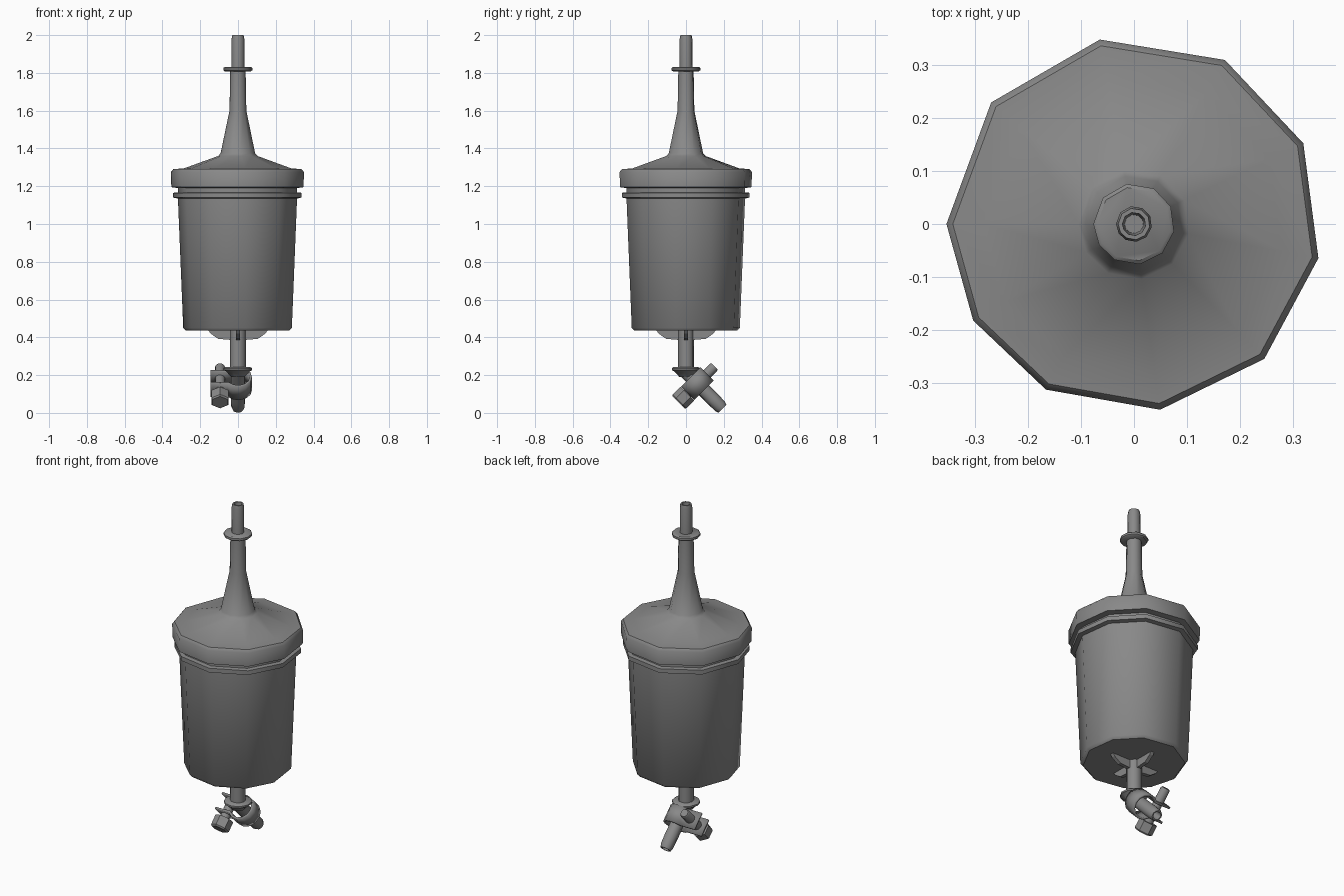
import bpy
import bmesh
from math import radians, cos, sin
from mathutils import Matrix, Vector

cube = bpy.data.objects.get("Cube")
if cube:
    bpy.data.objects.remove(cube)

mat = bpy.data.materials.new("grey_metal")
mat.use_nodes = True
GREY = (0.25, 0.25, 0.25, 1)
mat.diffuse_color = GREY
mat.node_tree.nodes["Principled BSDF"].inputs["Base Color"].default_value = GREY

# Slightly uneven ten-sided outline shared by the turned parts
TEN = [-10.5, 25.5, 61, 100.5, 139.6, 180, 211, 242, 278, 314]
HEX = [30 + 60 * i for i in range(6)]


def finish(name, bm, matrix, smooth=42):
    bmesh.ops.recalc_face_normals(bm, faces=bm.faces[:])
    mesh = bpy.data.meshes.new(name)
    bm.to_mesh(mesh)
    bm.free()
    mesh.materials.append(mat)
    obj = bpy.data.objects.new(name, mesh)
    obj.matrix_world = matrix
    bpy.context.collection.objects.link(obj)
    bpy.ops.object.select_all(action='DESELECT')
    obj.select_set(True)
    bpy.context.view_layer.objects.active = obj
    if smooth:
        bpy.ops.object.shade_smooth_by_angle(angle=radians(smooth))
    return obj


def turned(name, profile, matrix=Matrix(), angles=TEN, smooth=42):
    """Rings of (radius, height) skinned together and capped at both ends."""
    bm = bmesh.new()
    rings = [[bm.verts.new((r * cos(radians(a)), r * sin(radians(a)), z)) for a in angles]
             for r, z in profile]
    n = len(angles)
    for low, high in zip(rings, rings[1:]):
        for i in range(n):
            j = (i + 1) % n
            bm.faces.new((low[i], low[j], high[j], high[i]))
    bm.faces.new(rings[0][::-1])
    bm.faces.new(rings[-1])
    return finish(name, bm, matrix, smooth)


def extruded(name, outline, depth, matrix=Matrix()):
    """Flat outline in XZ given thickness along Y."""
    bm = bmesh.new()
    face = bm.faces.new([bm.verts.new((x, -depth / 2, z)) for x, z in outline])
    out = bmesh.ops.extrude_face_region(bm, geom=[face])
    moved = [v for v in out["geom"] if isinstance(v, bmesh.types.BMVert)]
    bmesh.ops.translate(bm, verts=moved, vec=(0, depth, 0))
    return finish(name, bm, matrix, 0)


# Canister with lower collar ring
turned("canister", [(.275, .435), (.29, .45), (.318, 1.135), (.343, 1.14), (.343, 1.165),
                    (.318, 1.168), (.318, 1.2)])

# Lid: rim, shallow dome, cone and neck
turned("lid", [(.318, 1.19), (.353, 1.195), (.355, 1.275), (.343, 1.29), (.285, 1.295),
               (.105, 1.36), (.092, 1.375), (.045, 1.6), (.041, 1.815)])

# Hollow inlet pipe with its flange
turned("inlet_flange", [(.07, 1.808), (.077, 1.814), (.077, 1.826), (.07, 1.832)])
turned("inlet_pipe", [(.034, 1.81), (.034, 1.98), (.03, 2), (.022, 2), (.018, 1.9)])

# Outlet stem and flange
turned("outlet_stem", [(.042, .44), (.042, .2)])
turned("outlet_flange", [(.035, .19), (.066, .222), (.076, .226), (.076, .236), (.068, .242)])

# Four ribs bracing the stem under the canister
for k in range(4):
    extruded(f"rib_{k + 1}", [(.02, .44), (.16, .44), (.145, .42), (.105, .392), (.02, .385)],
             .022, Matrix.Rotation(radians(90 * k), 4, 'Z'))

# Angled hollow spout
tilt = Matrix.Translation((0, 0, .215)) @ Matrix.Rotation(radians(-135), 4, 'X')
turned("outlet_spout", [(.036, -.01), (.038, .2), (.036, .255), (.03, .273), (.023, .273),
                        (.019, .2)], tilt)

# Clamp band: open loop ending in two flat ears
clamp = tilt @ Matrix.Translation((0, 0, .085))
GAP, REACH = .045, -.145
path = [(REACH, GAP)]
path += [(.068 * cos(radians(a)), .068 * sin(radians(a))) for a in range(140, -141, -28)]
path += [(REACH, -GAP)]
bm = bmesh.new()
strip = [[bm.verts.new((x, y, z)) for z in (-.05, .05)] for x, y in path]
for a, b in zip(strip, strip[1:]):
    bm.faces.new((a[0], b[0], b[1], a[1]))
band = finish("clamp_band", bm, clamp, 35)
thick = band.modifiers.new("thickness", 'SOLIDIFY')
thick.thickness = .012
thick.offset = 0

# Clamp bolt passing through both ears
bolt = clamp @ Matrix.Translation((-.095, 0, 0)) @ Matrix.Rotation(radians(90), 4, 'X')
turned("bolt_head", [(.045, -.14), (.052, -.132), (.052, -.075)], bolt, HEX, 0)
turned("bolt_shank", [(.027, -.08), (.027, .122), (.022, .13)], bolt)
